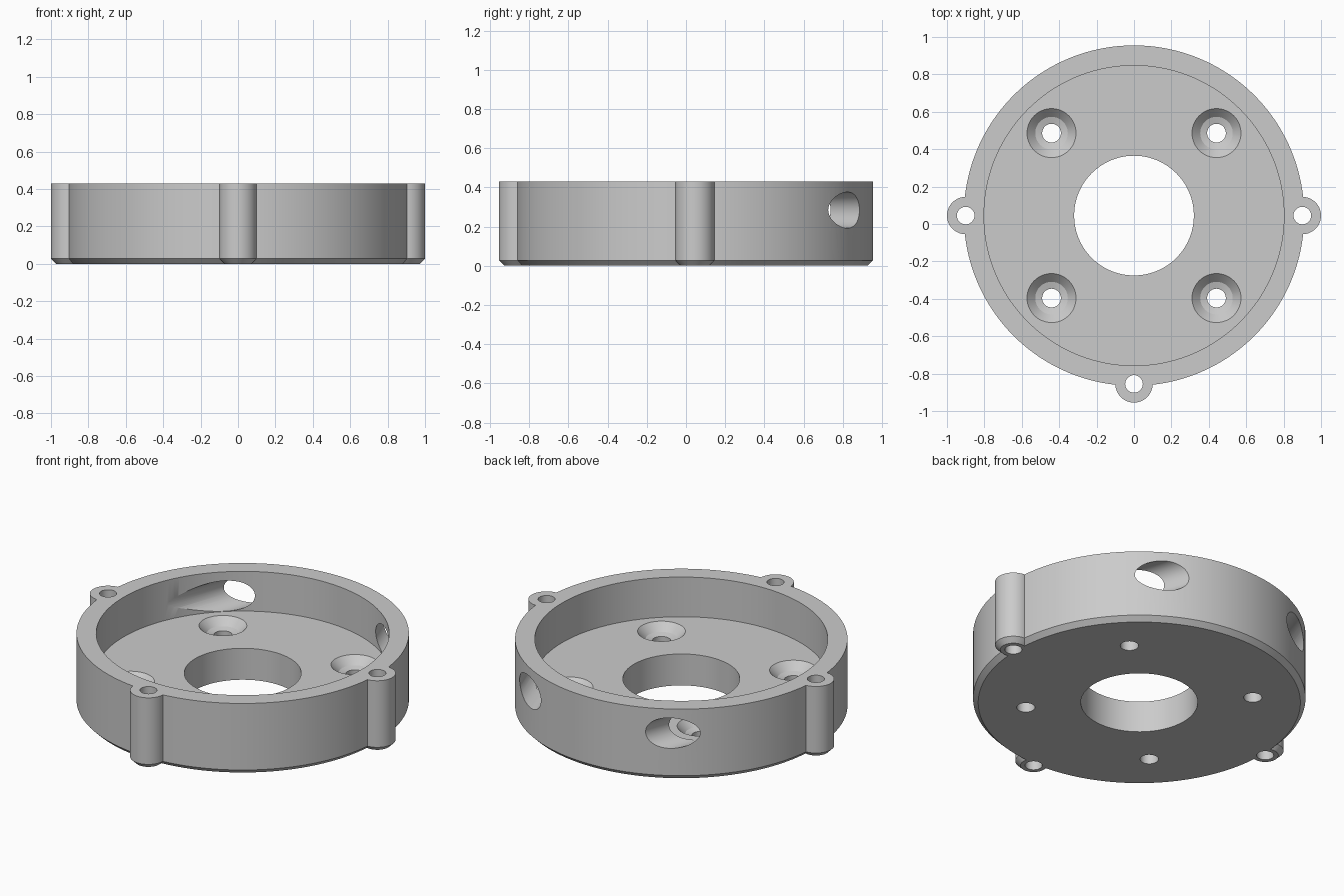
import bpy, bmesh, math
from mathutils import Matrix, Vector

if "Cube" in bpy.data.objects:
    bpy.data.objects.remove(bpy.data.objects["Cube"])

CY = 0.045                      # ring centre in y
R, H, BORE, FLOOR, CH = 0.91, 0.43, 0.802, 0.19, 0.028

grey = bpy.data.materials.new("plain_grey")
grey.diffuse_color = (0.6, 0.6, 0.6, 1)
grey.use_nodes = True
grey.node_tree.nodes["Principled BSDF"].inputs["Base Color"].default_value = grey.diffuse_color


def lathe(name, profile, loc, segs=64, rot=None):
    """Closed solid of revolution from (radius, z) points, bottom to top."""
    bm = bmesh.new()
    rings = []
    for r, z in profile:
        rings.append([bm.verts.new((r * math.cos(2 * math.pi * i / segs),
                                    r * math.sin(2 * math.pi * i / segs), z))
                      for i in range(segs)])
    for a, b in zip(rings, rings[1:]):
        for i in range(segs):
            j = (i + 1) % segs
            bm.faces.new((a[i], a[j], b[j], b[i]))
    bm.faces.new(rings[0][::-1])
    bm.faces.new(rings[-1])
    mat = Matrix.Translation(loc) @ (rot.to_matrix().to_4x4() if rot else Matrix())
    bm.transform(mat)
    me = bpy.data.meshes.new(name)
    bm.to_mesh(me)
    bm.free()
    me.materials.append(grey)
    ob = bpy.data.objects.new(name, me)
    bpy.context.collection.objects.link(ob)
    return ob


def boolean(target, tool, op):
    """Apply an exact boolean and discard the tool."""
    mod = target.modifiers.new("bool", 'BOOLEAN')
    mod.operation, mod.object, mod.solver = op, tool, 'EXACT'
    dg = bpy.context.evaluated_depsgraph_get()
    me = bpy.data.meshes.new_from_object(target.evaluated_get(dg))
    target.modifiers.clear()
    target.data = me
    bpy.data.objects.remove(tool)


def chamfered(r):
    return [(r - CH, 0), (r, CH), (r, H)]


# Round body with chamfered bottom edge
body = lathe("round_housing", chamfered(R), (0, CY, 0), 160)

# Three screw lugs: left, right and front
lugs = [(-0.9, CY), (0.9, CY), (0, CY - 0.9)]
for x, y in lugs:
    boolean(body, lathe("lug", chamfered(0.1), (x, y, 0), 48), 'UNION')

# Wide recess and central opening
boolean(body, lathe("recess", [(BORE, FLOOR), (BORE, 0.6)], (0, CY, 0), 160), 'DIFFERENCE')
boolean(body, lathe("opening", [(0.32, -0.1), (0.32, 0.5)], (0, CY, 0), 96), 'DIFFERENCE')

# Lug holes
for x, y in lugs:
    boolean(body, lathe("lug_hole", [(0.047, -0.1), (0.047, 0.6)], (x, y, 0), 32), 'DIFFERENCE')

# Four countersunk floor holes
sink = [(0.05, -0.1), (0.05, FLOOR - 0.055), (0.087, FLOOR - 0.045),
        (0.131, FLOOR), (0.131, 0.3)]
for sx in (-1, 1):
    for sy in (-1, 1):
        boolean(body, lathe("sink", sink, (sx * 0.441, CY + sy * 0.441, 0), 48), 'DIFFERENCE')

# Two slanted cable holes through the back wall, grazing the recess wall
a = math.radians(70)
for s in (-1, 1):
    axis = Vector((-s * math.cos(a), math.sin(a), 0))
    start = Vector((s * math.sin(a) * 0.708, CY + math.cos(a) * 0.708, 0.284))
    boolean(body, lathe("cable_hole", [(0.092, 0), (0.092, 1.0)], start, 64,
                        axis.to_track_quat('Z', 'Y')), 'DIFFERENCE')

# Smooth round walls, keep edges sharp
bpy.ops.object.select_all(action='DESELECT')
body.select_set(True)
bpy.context.view_layer.objects.active = body
bpy.ops.object.shade_smooth_by_angle(angle=math.radians(25))
